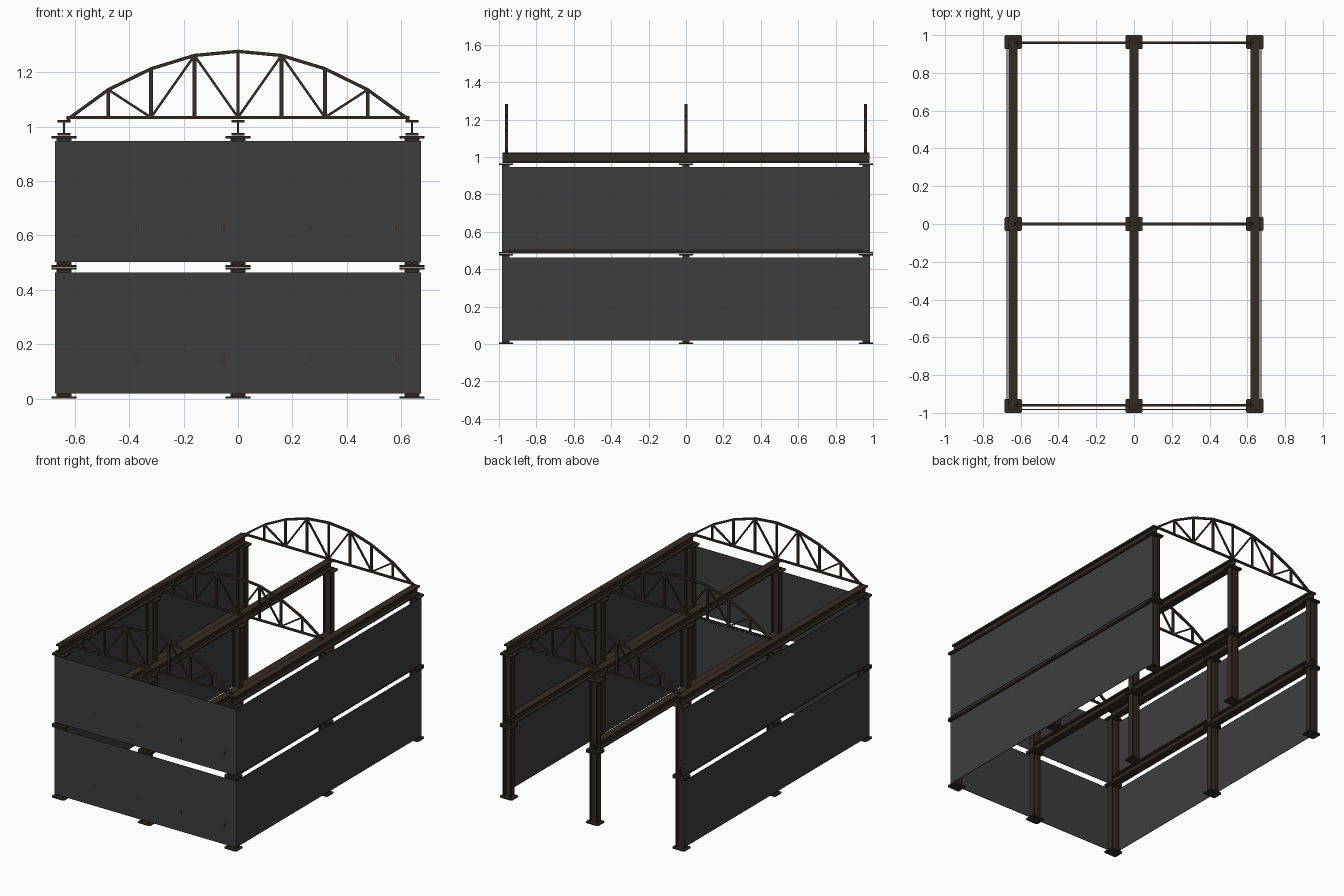
import bpy, math

if "Cube" in bpy.data.objects:
    bpy.data.objects.remove(bpy.data.objects["Cube"])

def mat(name, rgb):
    m = bpy.data.materials.new(name)
    m.diffuse_color = (*rgb, 1)
    m.use_nodes = True
    m.node_tree.nodes["Principled BSDF"].inputs["Base Color"].default_value = m.diffuse_color
    return m

steel = mat("dark_brown_steel", (0.036, 0.025, 0.016))
sheet = mat("charcoal_sheet", (0.048, 0.048, 0.048))

def box(parts, cx, cy, cz, sx, sy, sz, ang=0.0):
    """Add a box, tilted by ang in the xz plane, to a parts list."""
    c, s = math.cos(ang), math.sin(ang)
    v = []
    for i in (-.5, .5):
        for j in (-.5, .5):
            for k in (-.5, .5):
                x, z = i * sx, k * sz
                v.append((cx + x * c - z * s, cy + j * sy, cz + x * s + z * c))
    f = [(0, 1, 3, 2), (4, 6, 7, 5), (0, 4, 5, 1), (2, 3, 7, 6), (0, 2, 6, 4), (1, 5, 7, 3)]
    parts.append((v, f))

def plate(parts, cx, cy, z0, z1, sx, sy, b=0.006):
    """Flat plate with clipped corners."""
    a, d = sx / 2, sy / 2
    ring = [(a, -d + b), (a, d - b), (a - b, d), (b - a, d),
            (-a, d - b), (-a, b - d), (b - a, -d), (a - b, -d)]
    v = [(cx + x, cy + y, z) for z in (z0, z1) for x, y in ring]
    f = [tuple(range(7, -1, -1)), tuple(range(8, 16))]
    f += [(i, (i + 1) % 8, 8 + (i + 1) % 8, 8 + i) for i in range(8)]
    parts.append((v, f))

def make(name, parts, m):
    verts, faces = [], []
    for v, f in parts:
        n = len(verts)
        verts += v
        faces += [tuple(i + n for i in q) for q in f]
    me = bpy.data.meshes.new(name)
    me.from_pydata(verts, [], faces)
    me.materials.append(m)
    ob = bpy.data.objects.new(name, me)
    bpy.context.collection.objects.link(ob)

XS, YS = (-0.64, 0, 0.64), (-0.963, 0, 0.963)
TIERS = (("lower", 0.0), ("upper", 0.483))

for tier, z in TIERS:
    top = z + 0.482
    # H-section columns with base and cap plates
    for i, x in enumerate(XS):
        for j, y in enumerate(YS):
            p = []
            zc, h = (z + top) / 2, top - z - 0.008
            for s in (-1, 1):
                box(p, x + s * 0.0245, y, zc, 0.007, 0.040, h)
            box(p, x, y, zc, 0.045, 0.007, h)
            plate(p, x, y, z, z + 0.008, 0.092, 0.074)
            plate(p, x, y, top - 0.008, top, 0.092, 0.074)
            make(f"{tier}_column_{i}_{j}", p, steel)
        # I-section beam running front to back on the caps
        p = []
        box(p, x, 0, top + 0.007, 0.048, 1.964, 0.010)
        box(p, x, 0, top + 0.030, 0.009, 1.964, 0.044)
        box(p, x, 0, top + 0.055, 0.048, 1.964, 0.010)
        if tier == "lower":
            p = []
            box(p, x, 0, 0.490, 0.048, 1.964, 0.009)
            box(p, x, 0, 0.513, 0.009, 1.964, 0.042)
            box(p, x, 0, 0.537, 0.048, 1.964, 0.009)
        make(f"{tier}_beam_{i}", p, steel)
    # wall sheets: front and both sides, back left open
    lo = z + 0.019
    hi = z + 0.464
    zc, h = (lo + hi) / 2, hi - lo
    p = []
    box(p, 0, -0.982, zc, 1.348, 0.004, h)
    make(f"{tier}_front_sheet", p, sheet)
    for side, s in (("left", -1), ("right", 1)):
        p = []
        box(p, s * 0.672, 0, zc, 0.004, 1.962, h)
        make(f"{tier}_{side}_sheet", p, sheet)
    # small slivers of fixings showing on the front sheet
    p = []
    for k in range(4):
        for d in (-1, 0, 1):
            box(p, -0.373 + k * 0.319 + d * 0.006, -0.9842, z + 0.148, 0.002, 0.001, 0.026)
    make(f"{tier}_sheet_fixings", p, steel)

# arched roof trusses
ARCH = [(0, 1.277), (0.16, 1.262), (0.32, 1.213), (0.477, 1.136), (0.628, 1.026)]
BASE = 1.034

def bar(parts, y, a, b, w, d):
    dx, dz = b[0] - a[0], b[1] - a[1]
    box(parts, (a[0] + b[0]) / 2, y, (a[1] + b[1]) / 2,
        math.hypot(dx, dz) + w * 0.3, d, w, math.atan2(dz, dx))

for j, y in enumerate((-0.96, 0, 0.96)):
    p = []
    box(p, 0, y, BASE, 1.26, 0.014, 0.011)
    bar(p, y, ARCH[0], (0, BASE), 0.011, 0.012)
    for s in (-1, 1):
        q = [(s * x, z) for x, z in ARCH]
        for a, b in zip(q, q[1:]):
            bar(p, y, a, b, 0.012, 0.014)
        for (x, z), w in zip(q[1:4], (0.014, 0.014, 0.012)):
            bar(p, y, (x, z), (x, BASE), w, 0.012)
        bar(p, y, q[1], (0, BASE), 0.009, 0.010)
        bar(p, y, q[1], (q[2][0], BASE), 0.009, 0.010)
        bar(p, y, q[3], (q[2][0], BASE), 0.009, 0.010)
    make(f"roof_truss_{j}", p, steel)
